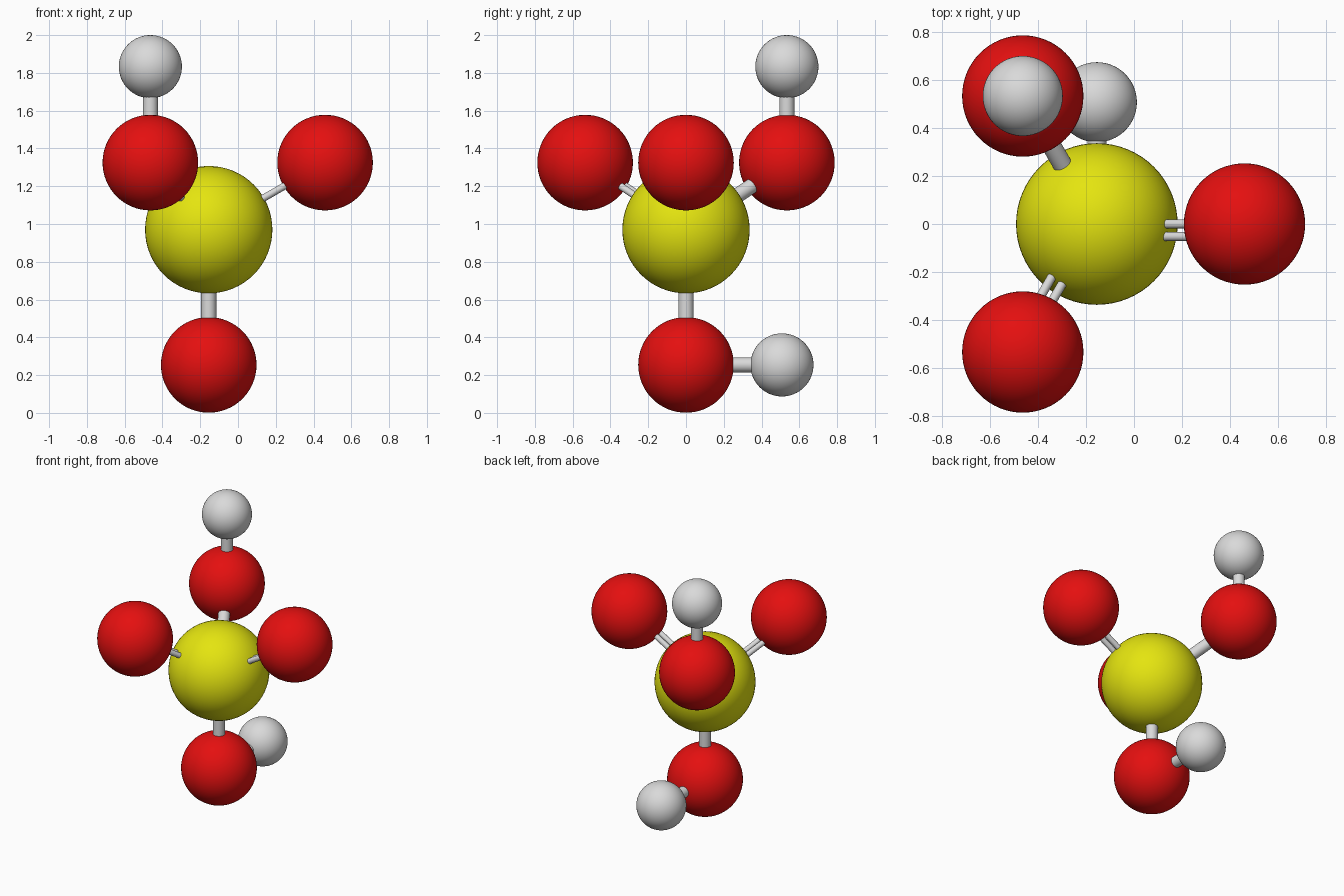
import bpy
from mathutils import Vector

if "Cube" in bpy.data.objects:
    bpy.data.objects.remove(bpy.data.objects["Cube"])


def material(name, rgb):
    m = bpy.data.materials.new(name)
    m.diffuse_color = (*rgb, 1.0)
    m.use_nodes = True
    m.node_tree.nodes["Principled BSDF"].inputs["Base Color"].default_value = m.diffuse_color
    return m


YELLOW = material("yellow", (0.78, 0.78, 0.005))
RED = material("red", (0.78, 0.005, 0.005))
GREY = material("light grey", (0.70, 0.70, 0.70))


def finish(name, mat):
    ob = bpy.context.object
    ob.name = name
    ob.data.materials.append(mat)
    bpy.ops.object.shade_smooth_by_angle()


def ball(name, centre, radius, mat):
    bpy.ops.mesh.primitive_uv_sphere_add(segments=64, ring_count=32,
                                         radius=radius, location=centre)
    finish(name, mat)


def rod(name, a, b, radius):
    d = b - a
    bpy.ops.mesh.primitive_cylinder_add(
        vertices=32, radius=radius, depth=d.length, location=(a + b) / 2,
        rotation=d.to_track_quat('Z', 'Y').to_euler())
    finish(name, GREY)


# Atom centres
core = Vector((-0.155, 0, 0.97))
bottom = Vector((-0.155, 0, 0.254))
right = Vector((0.461, 0, 1.325))
front_left = Vector((-0.464, -0.534, 1.325))
back_left = Vector((-0.464, 0.534, 1.325))
top_small = back_left + Vector((0, 0, 0.508))
low_small = bottom + Vector((0, 0.508, 0))

# Atoms
ball("central_atom", core, 0.337, YELLOW)
for name, c in (("bottom_atom", bottom), ("right_atom", right),
                ("front_left_atom", front_left), ("back_left_atom", back_left)):
    ball(name, c, 0.253, RED)
for name, c in (("top_small_atom", top_small), ("low_small_atom", low_small)):
    ball(name, c, 0.167, GREY)

# Single bonds
for name, a, b in (("bottom_bond", core, bottom),
                   ("back_left_bond", core, back_left),
                   ("top_small_bond", back_left, top_small),
                   ("low_small_bond", bottom, low_small)):
    rod(name, a, b, 0.04)

# Double bonds: one rod on the axis, one shifted sideways
for name, end in (("right_bond", right), ("front_left_bond", front_left)):
    d = end - core
    side = Vector((d.y, -d.x, 0)).normalized() * 0.052
    rod(name + "_inner", core, end, 0.019)
    rod(name + "_outer", core + side, end + side, 0.019)
